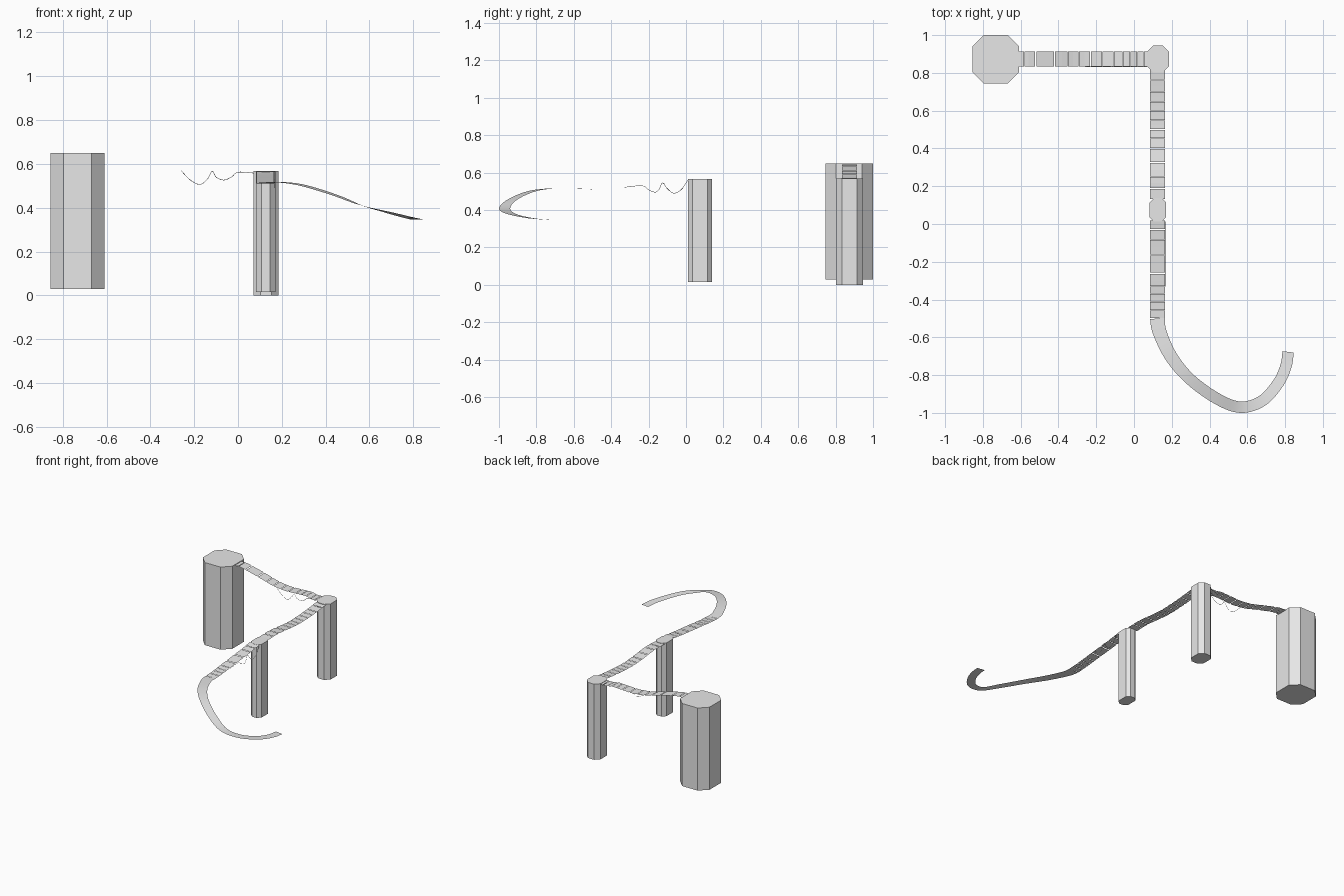
import bpy, bmesh
from mathutils import Vector

if "Cube" in bpy.data.objects:
    bpy.data.objects.remove(bpy.data.objects["Cube"])

stone = bpy.data.materials.new("light grey")
stone.use_nodes = True
stone.diffuse_color = (0.8, 0.8, 0.8, 1)
stone.node_tree.nodes["Principled BSDF"].inputs["Base Color"].default_value = (0.8, 0.8, 0.8, 1)


def finish(bm, name):
    mesh = bpy.data.meshes.new(name)
    bm.to_mesh(mesh)
    bm.free()
    obj = bpy.data.objects.new(name, mesh)
    bpy.context.collection.objects.link(obj)
    mesh.materials.append(stone)
    return obj


def pillar(name, x0, x1, y0, y1, z0, z1, c):
    """Rectangular column with chamfered corners."""
    bm = bmesh.new()
    ring = [(x0 + c, y0), (x1 - c, y0), (x1, y0 + c), (x1, y1 - c),
            (x1 - c, y1), (x0 + c, y1), (x0, y1 - c), (x0, y0 + c)]
    base = bm.faces.new([bm.verts.new((x, y, z0)) for x, y in ring])
    top = bmesh.ops.extrude_face_region(bm, geom=[base])["geom"]
    verts = [g for g in top if isinstance(g, bmesh.types.BMVert)]
    bmesh.ops.translate(bm, verts=verts, vec=(0, 0, z1 - z0))
    # Restore the cap consumed by the extrusion, if needed
    bmesh.ops.holes_fill(bm, edges=bm.edges[:], sides=8)
    bmesh.ops.recalc_face_normals(bm, faces=bm.faces[:])
    return finish(bm, name)


def smooth_path(points, steps):
    """Catmull-Rom curve through the given points."""
    p = [Vector(q) for q in points]
    p = [2 * p[0] - p[1]] + p + [2 * p[-1] - p[-2]]
    out = []
    for a, b, c, d in zip(p, p[1:], p[2:], p[3:]):
        for i in range(steps):
            t = i / steps
            out.append(0.5 * (2 * b + (c - a) * t + (2 * a - 5 * b + 4 * c - d) * t * t
                              + (3 * b - a - 3 * c + d) * t ** 3))
    return out + [p[-2]]


def cross_pair(path, i, width):
    """Left and right edge points of a level strip at path sample i."""
    t = path[min(i + 1, len(path) - 1)] - path[max(i - 1, 0)]
    side = Vector((-t.y, t.x, 0)).normalized() * width / 2
    return path[i] + side, path[i] - side


def plank_walk(name, points, width, count, gap=0.004):
    """Row of thin planks following a sagging line."""
    path = smooth_path(points, 24)
    bm = bmesh.new()
    last = len(path) - 1

    def sample(t):
        i = min(int(t * last), last - 1)
        return path[i].lerp(path[i + 1], t * last - i)

    length = (path[-1] - path[0]).length
    for k in range(count):
        g = gap / length / 2
        line = [sample(k / count + g), sample((k + 0.5) / count), sample((k + 1) / count - g)]
        rows = [[bm.verts.new(v) for v in cross_pair(line, i, width)] for i in range(3)]
        for a, b in zip(rows, rows[1:]):
            bm.faces.new((a[0], a[1], b[1], b[0]))
    return finish(bm, name)


def hanging_rope(name, points, radius=0.0012):
    curve = bpy.data.curves.new(name, "CURVE")
    curve.dimensions = "3D"
    curve.bevel_depth = radius
    curve.bevel_resolution = 0
    path = smooth_path(points, 6)
    spline = curve.splines.new("POLY")
    spline.points.add(len(path) - 1)
    for pt, co in zip(spline.points, path):
        pt.co = (*co, 1)
    obj = bpy.data.objects.new(name, curve)
    bpy.context.collection.objects.link(obj)
    curve.materials.append(stone)


# Supports
pillar("large_tower", -0.855, -0.61, 0.745, 1.0, 0.03, 0.65, 0.058)
pillar("corner_pillar", 0.07, 0.185, 0.803, 0.945, 0.0, 0.568, 0.032)
pillar("middle_pillar", 0.083, 0.17, 0.012, 0.138, 0.015, 0.565, 0.024)

# Three plank walkways
back = [(-0.615, 0.645), (-0.55, 0.641), (-0.4, 0.605), (-0.3, 0.578), (-0.2, 0.566),
        (-0.1, 0.569), (-0.03, 0.572), (0.03, 0.562), (0.085, 0.566)]
plank_walk("back_walkway", [(x, 0.873, z) for x, z in back], 0.08, 13)

side = [(0.83, 0.567), (0.7, 0.553), (0.6, 0.546), (0.5, 0.543), (0.4, 0.549),
        (0.25, 0.564), (0.13, 0.562)]
plank_walk("side_walkway", [(0.125, y, z) for y, z in side], 0.08, 12)

front = [(0.02, 0.565), (-0.1, 0.549), (-0.3, 0.529), (-0.4, 0.518), (-0.5, 0.511)]
plank_walk("front_walkway", [(0.125, y, z) for y, z in front], 0.08, 9)

# Curling ramp, narrowing toward its end
curl = [(0.125, -0.5, 0.511), (0.135, -0.57, 0.514), (0.195, -0.7, 0.516),
        (0.295, -0.82, 0.502), (0.44, -0.925, 0.458), (0.565, -0.97, 0.41),
        (0.68, -0.935, 0.38), (0.765, -0.84, 0.358), (0.805, -0.75, 0.349),
        (0.816, -0.677, 0.346)]
path = smooth_path(curl, 6)
bm = bmesh.new()
rows = []
for i in range(len(path)):
    width = 0.06 + 0.02 * max(0, 1 - i / 18)
    rows.append([bm.verts.new(v) for v in cross_pair(path, i, width)])
for a, b in zip(rows, rows[1:]):
    bm.faces.new((a[0], a[1], b[1], b[0])).smooth = True
finish(bm, "curling_ramp")

# Loose ropes below the walkway edges
back_rope = [(-0.26, 0.57), (-0.22, 0.528), (-0.175, 0.506), (-0.14, 0.53), (-0.118, 0.566),
             (-0.1, 0.54), (-0.065, 0.526), (-0.03, 0.54), (0.0, 0.562), (0.07, 0.558)]
hanging_rope("back_rope", [(x, 0.833, z) for x, z in back_rope])
front_rope = [(0.012, 0.562), (-0.025, 0.51), (-0.065, 0.49), (-0.1, 0.515), (-0.125, 0.546),
              (-0.145, 0.51), (-0.165, 0.496), (-0.2, 0.508), (-0.235, 0.53), (-0.33, 0.522)]
hanging_rope("front_rope", [(0.167, y, z) for y, z in front_rope])
